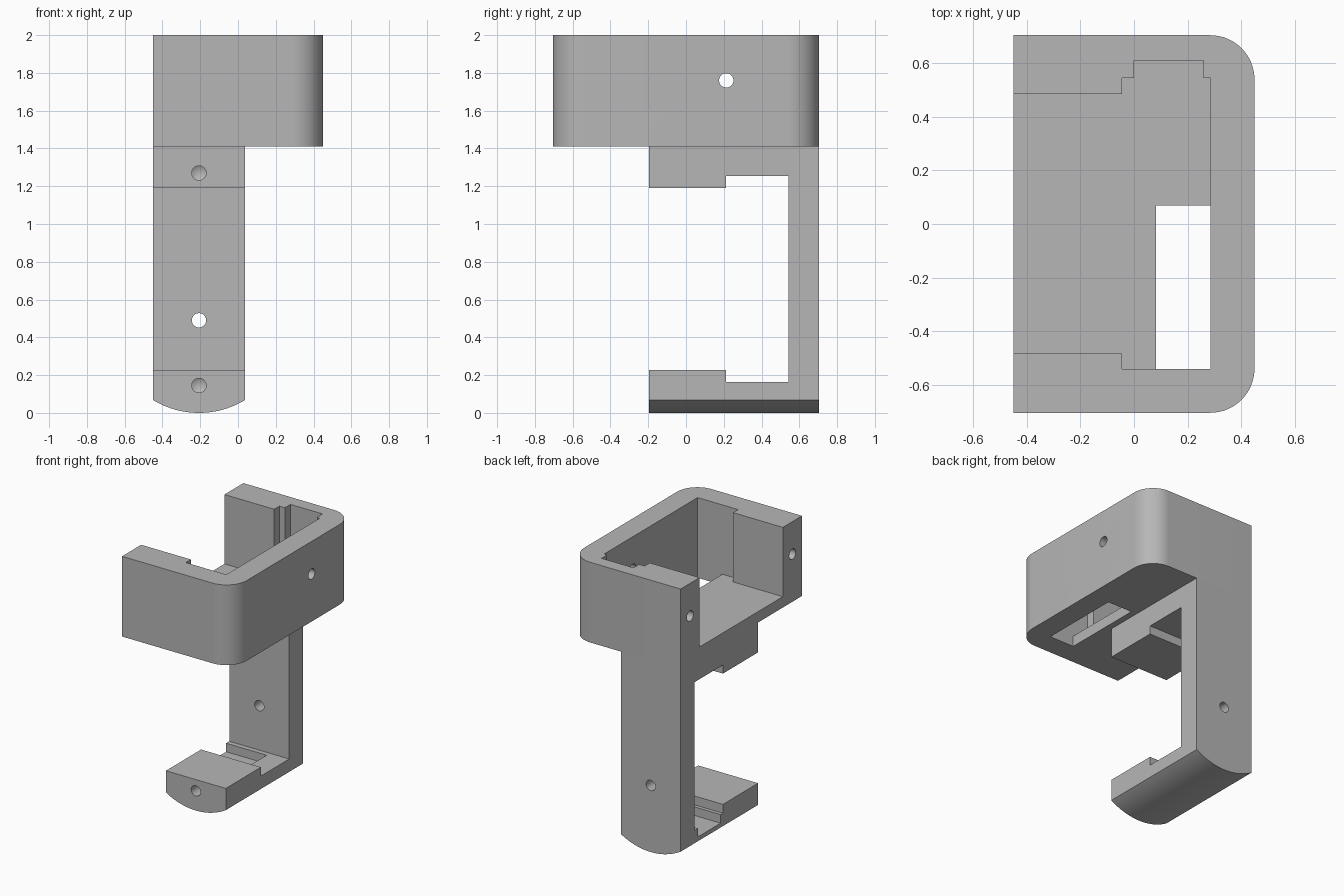
import bpy, bmesh, math
from mathutils import Vector

cube = bpy.data.objects.get("Cube")
if cube:
    bpy.data.objects.remove(cube, do_unlink=True)

grey = bpy.data.materials.new("plain_grey")
grey.use_nodes = True
colour = (0.47, 0.47, 0.47, 1)
grey.diffuse_color = colour
grey.node_tree.nodes["Principled BSDF"].inputs["Base Color"].default_value = colour


def make_object(name, bm):
    bmesh.ops.recalc_face_normals(bm, faces=bm.faces)
    mesh = bpy.data.meshes.new(name)
    bm.to_mesh(mesh)
    bm.free()
    mesh.materials.append(grey)
    obj = bpy.data.objects.new(name, mesh)
    bpy.context.collection.objects.link(obj)
    return obj


def prism(name, outline, axis, low, high):
    """Extrude a flat outline along x, y or z."""
    place = {"x": lambda a, b, t: (t, a, b),
             "y": lambda a, b, t: (a, t, b),
             "z": lambda a, b, t: (a, b, t)}[axis]
    bm = bmesh.new()
    face = bm.faces.new([bm.verts.new(place(a, b, low)) for a, b in outline])
    new = bmesh.ops.extrude_face_region(bm, geom=[face])["geom"]
    shift = Vector(place(0, 0, high - low))
    bmesh.ops.translate(bm, vec=shift, verts=[v for v in new if isinstance(v, bmesh.types.BMVert)])
    return make_object(name, bm)


def rect(a, b, c, d):
    return [(a, b), (c, b), (c, d), (a, d)]


def arc(cx, cy, r, start, end, steps):
    angles = [math.radians(start + (end - start) * i / steps) for i in range(steps + 1)]
    return [(cx + r * math.cos(t), cy + r * math.sin(t)) for t in angles]


def drill(mouth, direction, depth, r=0.038):
    """Cylinder with a pointed tip, starting a little outside the mouth."""
    direction = Vector(direction)
    bm = bmesh.new()
    bmesh.ops.create_cone(bm, cap_ends=True, segments=32, radius1=r, radius2=r, depth=depth + 0.1)
    tip = max(bm.faces, key=lambda f: f.calc_center_median().z)
    centre = bmesh.ops.poke(bm, faces=[tip])["verts"][0]
    centre.co.z += 0.022
    turn = Vector((0, 0, 1)).rotation_difference(direction).to_matrix()
    bmesh.ops.rotate(bm, verts=bm.verts, cent=(0, 0, 0), matrix=turn)
    bmesh.ops.translate(bm, verts=bm.verts, vec=Vector(mouth) + direction * (depth - 0.1) / 2)
    return make_object("drill_cutter", bm)


def carve(obj, cutters):
    """Subtract the cutters, bake the result and tidy up."""
    for cutter in cutters:
        mod = obj.modifiers.new("cut", "BOOLEAN")
        mod.operation = "DIFFERENCE"
        mod.solver = "EXACT"
        mod.object = cutter
    bpy.context.view_layer.update()
    graph = bpy.context.evaluated_depsgraph_get()
    mesh = bpy.data.meshes.new_from_object(obj.evaluated_get(graph))
    obj.modifiers.clear()
    obj.data = mesh
    for cutter in cutters:
        bpy.data.objects.remove(cutter, do_unlink=True)
    bpy.ops.object.select_all(action="DESELECT")
    obj.select_set(True)
    bpy.context.view_layer.objects.active = obj
    bpy.ops.object.shade_smooth_by_angle(angle=math.radians(25))


SIDE, BACK, SEAM = 0.45, 0.705, 1.41

# Upper frame: rounded tray, open on one side
r = 0.165
outer = ([(-SIDE, -BACK)] + arc(SIDE - r, r - BACK, r, -90, 0, 16)
         + arc(SIDE - r, BACK - r, r, 0, 90, 16) + [(-SIDE, BACK)])
frame = prism("upper_frame", outer, "z", SEAM, 2)

pocket = [(-0.6, -0.483), (-0.045, -0.483), (-0.045, -0.542), (0.285, -0.542),
          (0.285, 0.545), (0.26, 0.545), (0.26, 0.61), (0, 0.61),
          (0, 0.545), (-0.045, 0.545), (-0.045, 0.485), (-0.6, 0.485)]
carve(frame, [
    prism("pocket_cutter", pocket, "z", 1.49, 2.2),
    prism("floor_cutter", rect(0.083, -0.542, 0.285, 0.07), "z", 1.3, 1.6),
    drill((SIDE, 0.213, 1.76), (-1, 0, 0), 0.3),
    drill((-SIDE, 0.595, 1.76), (1, 0, 0), 0.3),
    drill((-SIDE, -0.595, 1.76), (1, 0, 0), 0.3),
])

# Clamp arm: column with two jaws and a curved underside
left, right, sag = -SIDE, 0.037, 0.068
mid, half = (left + right) / 2, (right - left) / 2
radius = (half * half + sag * sag) / (2 * sag)
sweep = math.degrees(math.asin(half / radius))
front = arc(mid, radius, radius, -90 - sweep, -90 + sweep, 24) + [(right, SEAM), (left, SEAM)]
arm = prism("clamp_arm", front, "y", -0.195, BACK)

gap = [(-0.4, 0.228), (0.213, 0.228), (0.213, 0.163), (0.542, 0.163),
       (0.542, 1.253), (0.213, 1.253), (0.213, 1.19), (-0.4, 1.19)]
carve(arm, [
    prism("gap_cutter", gap, "x", -0.7, 0.3),
    prism("slot_cutter", rect(0.24, 0.1, 0.505, 0.3), "x", -0.7, -0.12),
    drill((mid, BACK, 0.49), (0, -1, 0), 0.3),
    drill((mid, -0.195, 1.27), (0, 1, 0), 0.3),
    drill((mid, -0.195, 0.145), (0, 1, 0), 0.3),
])
